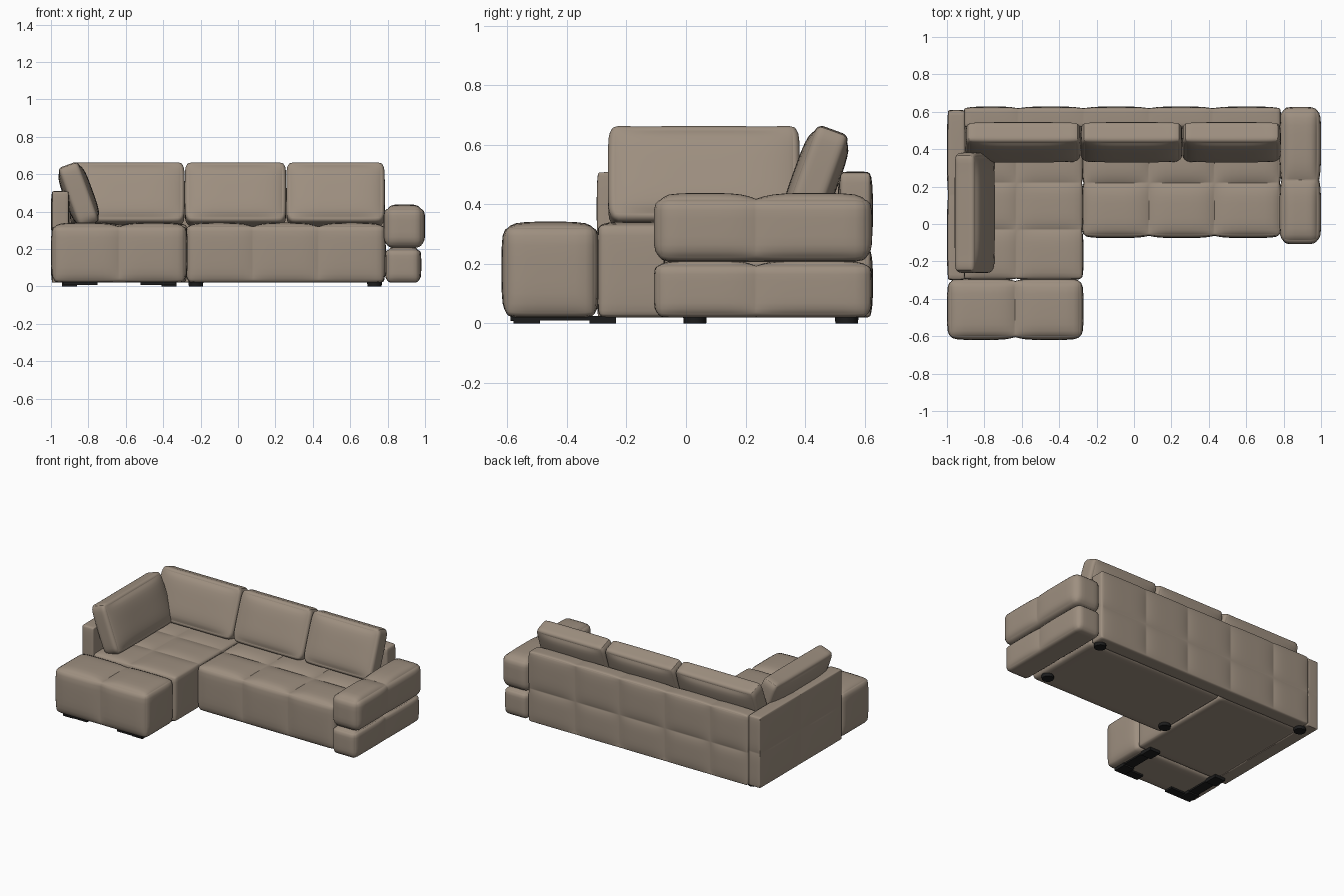
import bpy, bmesh, math
from mathutils import Vector, Matrix

cube = bpy.data.objects.get("Cube")
if cube:
    bpy.data.objects.remove(cube, do_unlink=True)


def material(name, color, rough):
    m = bpy.data.materials.new(name)
    m.use_nodes = True
    m.diffuse_color = (*color, 1)
    node = next(n for n in m.node_tree.nodes if n.type == 'BSDF_PRINCIPLED')
    node.inputs["Base Color"].default_value = (*color, 1)
    node.inputs["Roughness"].default_value = rough
    return m


FABRIC = material("taupe fabric", (0.34, 0.275, 0.215), 0.9)
BLACK = material("black plastic", (0.012, 0.012, 0.012), 0.6)


def finish(name, bm, mat, angle=45):
    bmesh.ops.recalc_face_normals(bm, faces=bm.faces)
    mesh = bpy.data.meshes.new(name)
    bm.to_mesh(mesh)
    bm.free()
    mesh.materials.append(mat)
    ob = bpy.data.objects.new(name, mesh)
    bpy.context.collection.objects.link(ob)
    bpy.ops.object.select_all(action='DESELECT')
    ob.select_set(True)
    bpy.context.view_layer.objects.active = ob
    bpy.ops.object.shade_smooth_by_angle(angle=math.radians(angle))
    return ob


def box(lo, hi):
    bm = bmesh.new()
    bmesh.ops.create_cube(bm, size=1)
    for v in bm.verts:
        v.co = Vector([lo[a] + (v.co[a] + 0.5) * (hi[a] - lo[a]) for a in range(3)])
    return bm


def cell_coord(cuts, x):
    """Position inside the stitched cell, from -1 to 1."""
    for a, b in zip(cuts, cuts[1:]):
        if x <= b + 1e-6:
            return max(-1, min(1, 2 * (x - a) / (b - a) - 1))
    return 1


def upholstery(name, xs, ys, zs, r=0.04, puff=(0.01, 0.01, 0.02), ears=0, place=None, n=12):
    """Rounded, stuffed block whose panels are divided at the given stitch lines."""
    axes = (xs, ys, zs)
    lo, hi = [c[0] for c in axes], [c[-1] for c in axes]
    bm = box(lo, hi)
    for a, cuts in enumerate(axes):
        normal = Vector([float(a == k) for k in range(3)])
        for c0, c1 in zip(cuts, cuts[1:]):
            for k in range(1, n + 1):
                c = c0 + (c1 - c0) * (0.5 - 0.5 * math.cos(math.pi * k / n))
                if c < hi[a] - 1e-5:
                    bmesh.ops.bisect_plane(bm, geom=bm.verts[:] + bm.edges[:] + bm.faces[:],
                                           plane_co=normal * c, plane_no=normal)
    for v in bm.verts:
        p = v.co.copy()
        core = Vector([max(lo[a] + r, min(hi[a] - r, p[a])) for a in range(3)])
        nrm = (p - core).normalized()
        t = [cell_coord(axes[a], p[a]) for a in range(3)]
        high = 1
        for a in range(3):
            high *= 1 - t[a] ** 4 * (1 - nrm[a] ** 2)
        depth = sum(nrm[a] ** 2 * puff[a] for a in range(3) if not (a == 2 and nrm.z < 0))
        v.co = core + nrm * (r - depth * (1 - high))
        # Pulled-out top corners of loose cushions
        if ears and p.z > 0:
            u = 2 * (p.x - lo[0]) / (hi[0] - lo[0]) - 1
            v.co.z += ears * abs(u) ** 8 * (p.z / hi[2]) ** 2
    if place:
        bm.transform(place)
    return finish(name, bm, FABRIC)


# Seat base and chaise
upholstery("chaise_front", [-1, -0.635, -0.27], [-0.62, -0.29], [0.02, 0.342],
           puff=(0.015, 0.015, 0.022))
upholstery("chaise_seat", [-0.92, -0.63, -0.27], [-0.3, -0.03, 0.22, 0.53], [0.02, 0.342],
           r=0.025, puff=(0.008, 0.008, 0.014))
upholstery("main_seat", [-0.28, 0.08, 0.43, 0.79], [-0.075, 0.22, 0.53], [0.02, 0.342],
           r=0.035, puff=(0.01, 0.012, 0.022))

# Backrest and side panel
upholstery("backrest", [-0.91, -0.62, -0.27, 0.08, 0.42, 0.785], [0.51, 0.628],
           [0.02, 0.25, 0.51], r=0.018, puff=(0.005, 0.01, 0.006))
upholstery("side_panel", [-1, -0.9], [-0.3, 0.155, 0.61], [0.02, 0.26, 0.51],
           r=0.012, puff=(0.007, 0.005, 0.003))

# Stacked armrest
arm_y = [-0.108, 0.235, 0.625]
upholstery("armrest_lower", [0.785, 0.98], arm_y, [0.02, 0.213], r=0.035)
upholstery("armrest_upper", [0.778, 1.0], arm_y, [0.207, 0.438], r=0.05)


# Loose cushions, leaning back
def cushion(name, width, center, turn=0):
    place = (Matrix.Translation(center) @ Matrix.Rotation(turn, 4, 'Z')
             @ Matrix.Rotation(math.radians(-20), 4, 'X'))
    upholstery(name, [-width / 2, width / 2], [-0.078, 0.078], [-0.17, 0.17], r=0.045,
               puff=(0.008, 0.026, 0.004), ears=0.012, place=place, n=20)


for label, x0, x1 in (("left", 0.258, 0.785), ("middle", -0.285, 0.258), ("right", -0.9, -0.285)):
    cushion("back_cushion_" + label, x1 - x0, ((x0 + x1) / 2, 0.437, 0.49))
cushion("side_cushion", 0.645, (-0.852, 0.06, 0.49), math.pi / 2)

# Round feet
for i, (x, y) in enumerate([(0.73, 0.03), (0.73, 0.54), (-0.225, 0.03), (-0.9, 0.54)]):
    bm = bmesh.new()
    bmesh.ops.create_cone(bm, cap_ends=True, segments=12, radius1=0.038, radius2=0.04, depth=0.03,
                          matrix=Matrix.Translation((x, y, 0.015)))
    finish("foot_%d" % (i + 1), bm, BLACK, 30)

# Chaise support brackets with pads
for side, x, inward in (("right", -0.9, 1), ("left", -0.37, -1)):
    finish("bracket_rail_" + side, box((x - 0.035, -0.59, 0.01), (x + 0.035, -0.24, 0.025)), BLACK)
    xa, xb = sorted((x, x + inward * 0.15))
    finish("bracket_arm_" + side, box((xa, -0.59, 0.008), (xb, -0.53, 0.025)), BLACK)
    for end, y in (("front", -0.535), ("rear", -0.28)):
        finish("bracket_pad_%s_%s" % (side, end),
               box((x - 0.04, y - 0.045, 0), (x + 0.04, y + 0.045, 0.025)), BLACK)
